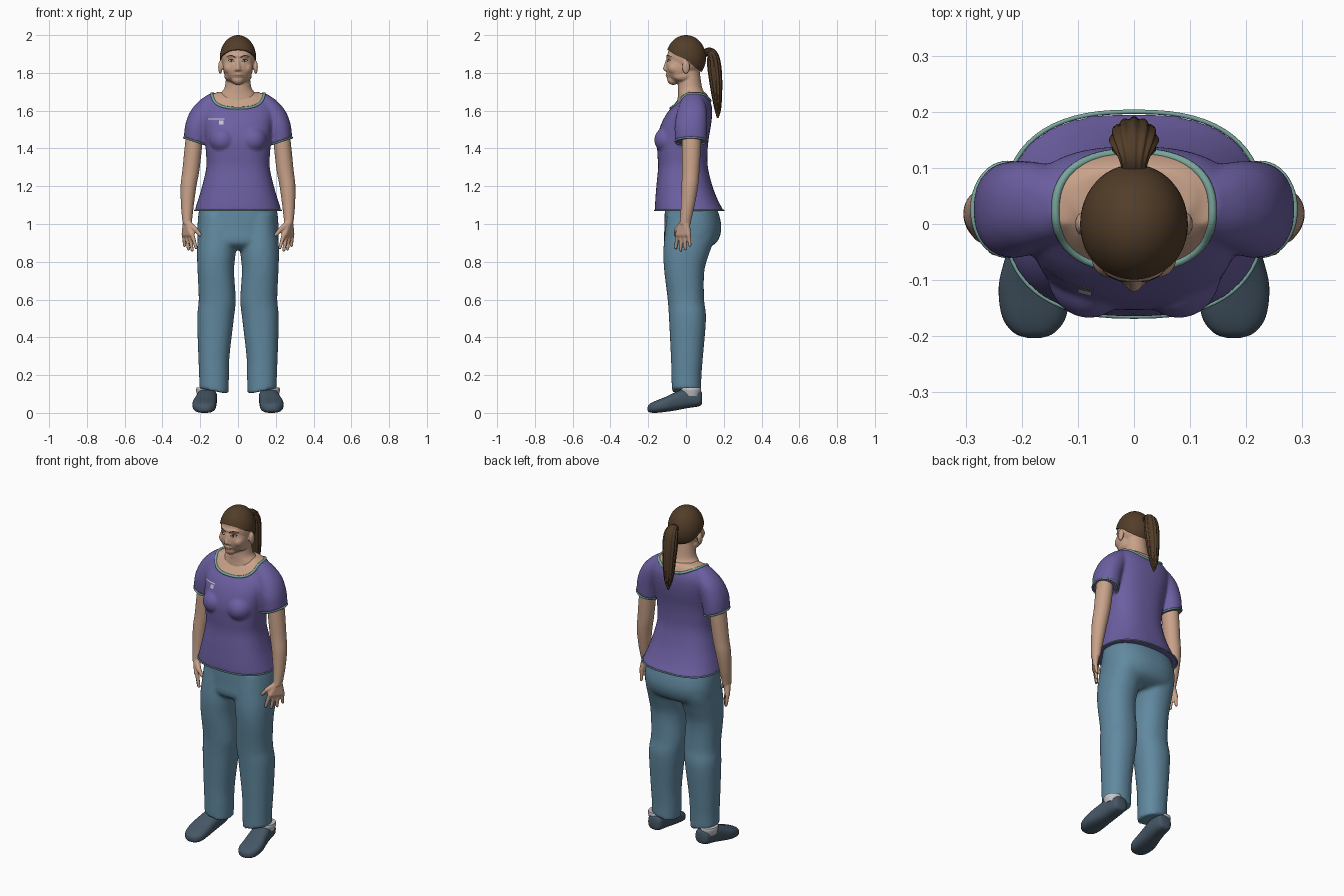
import bpy, bmesh
from math import sin, cos, pi, radians
from mathutils import Vector, Matrix
from mathutils.bvhtree import BVHTree

if "Cube" in bpy.data.objects:
    bpy.data.objects.remove(bpy.data.objects["Cube"])


def material(name, rgb):
    m = bpy.data.materials.new(name)
    m.use_nodes = True
    m.diffuse_color = (*rgb, 1)
    m.node_tree.nodes["Principled BSDF"].inputs["Base Color"].default_value = (*rgb, 1)
    return m


SKIN = material("skin", (.58, .36, .25))
HAIR = material("brown hair", (.085, .047, .022))
PURPLE = material("purple cloth", (.15, .115, .36))
TEAL = material("teal trim", (.19, .38, .33))
BLUE = material("blue cloth", (.12, .25, .35))
SLATE = material("slate shoe", (.06, .095, .13))
GREY = material("light grey", (.55, .56, .58))
DARK = material("dark brown", (.03, .018, .012))
LIP = material("lip", (.38, .17, .13))


def dense(rows, k=5):
    """Smoothly interpolate rows of numbers."""
    out = []
    for i in range(len(rows) - 1):
        quad = [rows[max(i - 1, 0)], rows[i], rows[i + 1], rows[min(i + 2, len(rows) - 1)]]
        for j in range(k):
            t = j / k
            out.append(tuple(b + t * (c - a) / 2 + t * t * (a - 2.5 * b + 2 * c - d / 2)
                             + t ** 3 * (1.5 * (b - c) + (d - a) / 2) for a, b, c, d in zip(*quad)))
    return out + [tuple(rows[-1])]


def skin_rings(rings, caps=True):
    bm = bmesh.new()
    loops = [[bm.verts.new(p) for p in ring] for ring in rings]
    for a, b in zip(loops, loops[1:]):
        for i in range(len(a)):
            bm.faces.new((a[i - 1], a[i], b[i], b[i - 1]))
    bm.faces.new(loops[0])
    if caps:
        bm.faces.new(loops[-1])
    bmesh.ops.recalc_face_normals(bm, faces=bm.faces)
    return bm


def oval(row, e=2.0, n=48):
    """Level ring from (z, x0, x1, y0, y1, tilt)."""
    z, x0, x1, y0, y1 = row[:5]
    tilt = row[5] if len(row) > 5 else 0
    power = lambda v: abs(v) ** (2 / e) * (1 if v > 0 else -1)
    pts = []
    for i in range(n):
        u, v = power(cos(2 * pi * i / n)), power(sin(2 * pi * i / n))
        pts.append(Vector(((x0 + x1 + u * (x1 - x0)) / 2, (y0 + y1 + v * (y1 - y0)) / 2, z + tilt * u)))
    return pts


def loft(rows, e=2.0):
    return skin_rings([oval(r, e) for r in dense(rows)])


def trunk(rows, e=2.0):
    return loft([(z, -w, w, y0, y1) for z, w, y0, y1 in rows], e)


def ball(p, r):
    bm = bmesh.new()
    m = Matrix.Translation(p) @ Matrix.Diagonal((*r, 1))
    bmesh.ops.create_uvsphere(bm, u_segments=32, v_segments=20, radius=1, matrix=m)
    return bm


def hull(*balls):
    """Rounded solid stretched over several balls."""
    bm = bmesh.new()
    for p, r in balls:
        b = ball(p, (r, r, r))
        for v in b.verts:
            bm.verts.new(v.co)
        b.free()
    bmesh.ops.convex_hull(bm, input=bm.verts[:])
    bmesh.ops.delete(bm, geom=[v for v in bm.verts if not v.link_faces], context="VERTS")
    return bm


def flipped(bm):
    b = bm.copy()
    for v in b.verts:
        v.co.x *= -1
    bmesh.ops.recalc_face_normals(b, faces=b.faces)
    return b


def both(bm):
    return [bm, flipped(bm)]


def make(name, parts, mat, voxel=0, smooth=3):
    """Join the parts; with a voxel size, fuse them into one smooth skin."""
    whole = bmesh.new()
    for p in parts:
        tmp = bpy.data.meshes.new("tmp")
        p.to_mesh(tmp)
        whole.from_mesh(tmp)
        bpy.data.meshes.remove(tmp)
    me = bpy.data.meshes.new(name)
    whole.to_mesh(me)
    ob = bpy.data.objects.new(name, me)
    bpy.context.scene.collection.objects.link(ob)
    if voxel:
        rm = ob.modifiers.new("fuse", "REMESH")
        rm.mode, rm.voxel_size = "VOXEL", voxel
        sm = ob.modifiers.new("relax", "SMOOTH")
        sm.factor, sm.iterations = .5, smooth
        bpy.context.view_layer.update()
        dg = bpy.context.evaluated_depsgraph_get()
        me = bpy.data.meshes.new_from_object(ob.evaluated_get(dg))
        ob.modifiers.clear()
        ob.data = me
    me.materials.clear()
    me.materials.append(mat)
    me.shade_smooth()
    me.set_sharp_from_angle(angle=radians(55))
    return ob


def tree(ob):
    bm = bmesh.new()
    bm.from_mesh(ob.data)
    return BVHTree.FromBMesh(bm)


def cord(name, pts, r, mat):
    cu = bpy.data.curves.new(name, "CURVE")
    cu.dimensions, cu.bevel_depth, cu.bevel_resolution = "3D", r, 2
    sp = cu.splines.new("POLY")
    sp.points.add(len(pts) - 1)
    for s, p in zip(sp.points, pts):
        s.co = (*p, 1)
    sp.use_cyclic_u = True
    cu.materials.append(mat)
    bpy.context.scene.collection.objects.link(bpy.data.objects.new(name, cu))


def decal(name, surface, cols, mat, lift=.0015, mirror=False):
    """Thin strip of (x, low z, high z) columns laid on the front of a surface."""
    bm = bmesh.new()
    pairs = []
    for x, lo, hi in dense(cols, 4):
        pair = []
        for z in (lo, max(hi, lo + .0004)):
            hit = surface.ray_cast(Vector((x, -1, z)), Vector((0, 1, 0)))[0]
            pair.append(bm.verts.new((x, (hit.y if hit else -.1) - lift, z)))
        pairs.append(pair)
    for a, b in zip(pairs, pairs[1:]):
        bm.faces.new((a[0], b[0], b[1], a[1]))
    make(name, both(bm) if mirror else [bm], mat)


# Trousers
leg = loft([(.115, .05, .205, -.075, .08, .015), (.2, .048, .206, -.077, .082, .005), (.3, .045, .21, -.08, .09, 0),
            (.5, .022, .216, -.09, .106, 0), (.6, .012, .208, -.097, .096, 0), (.75, .021, .214, -.115, .097, 0),
            (.85, .012, .217, -.12, .125, 0), (.95, .005, .212, -.112, .16, 0), (1.05, .01, .2, -.1, .15, 0)], 2.2)
hips = trunk([(.865, .16, -.07, .09), (.9, .208, -.113, .16), (.97, .215, -.115, .187),
              (1.05, .21, -.113, .175), (1.1, .2, -.11, .15)], 2.3)
make("trousers", both(leg) + [hips], BLUE, .01, 5)

# Shirt body, bust and sleeves
torso = [(1.07, .23, -.165, .2), (1.12, .214, -.163, .172), (1.2, .19, -.157, .14), (1.3, .168, -.148, .116),
         (1.38, .17, -.152, .114), (1.45, .176, -.152, .12), (1.52, .186, -.135, .132), (1.58, .192, -.105, .138),
         (1.63, .185, -.066, .135), (1.675, .158, -.03, .118), (1.7, .105, 0, .1)]
sleeve_hem = (1.437, .163, .287, -.056, .108, .02)
sleeve = loft([sleeve_hem, (1.52, .145, .278, -.06, .112, .01), (1.6, .11, .25, -.045, .11, 0),
               (1.655, .08, .202, -.025, .095, 0), (1.69, .08, .15, .0, .075, 0)], 2.2)
bust = ball((.08, -.085, 1.445), (.075, .083, .075))
shirt = make("shirt", [trunk(torso, 2.5)] + both(sleeve) + both(bust), PURPLE, .008, 4)
shirt_tree = tree(shirt)

# Bare skin inside the neckline, edged by the collar
shirt.data.materials.append(SKIN)
for f in shirt.data.polygons:
    x, y, z = f.center
    if z > 1.55 and abs(x / .14) ** 2.4 + abs((y - .024) / .104) ** 2.4 < 1:
        f.material_index = 1
collar = []
for p in oval((3, -.14, .14, -.08, .128), 2.4, 64):
    hit = shirt_tree.ray_cast(p, Vector((0, 0, -1)))[0]
    if hit:
        collar.append(hit)
cord("collar", collar, .0075, TEAL)
z, w, y0, y1 = torso[0]
cord("shirt_hem", oval((z + .002, -w, w, y0, y1), 2.5, 64), .004, TEAL)
cuff = oval(sleeve_hem)
cord("left_sleeve_hem", cuff, .005, TEAL)
cord("right_sleeve_hem", [(-p.x, p.y, p.z) for p in cuff], .005, TEAL)

# Chest badge
decal("badge_line", shirt_tree, [(-.16, 1.553, 1.558), (-.115, 1.553, 1.558), (-.072, 1.553, 1.558)], GREY, .003)
decal("badge_square", shirt_tree, [(-.1, 1.528, 1.547), (-.076, 1.528, 1.547)], GREY, .003)

# Arms and hands
arm = [loft([(1.52, .18, .27, -.02, .08), (1.4, .191, .283, -.022, .078), (1.28, .205, .295, -.021, .071),
             (1.2, .22, .304, -.024, .064), (1.1, .234, .302, -.027, .046), (1.03, .242, .296, -.031, .03),
             (1.0, .246, .291, -.035, .025)])]
arm.append(hull(((.268, -.004, 1.02), .023), ((.246, -.042, .945), .015), ((.285, .012, .945), .014)))
for i, tip in enumerate((.874, .862, .868, .886)):
    k = i / 3
    knuckle = Vector((.244, -.044, .95)).lerp(Vector((.286, .013, .95)), k)
    end = Vector((.222, -.054, tip)).lerp(Vector((.283, .021, tip)), k)
    arm.append(hull((knuckle, .012), (end, .0085)))
arm.append(hull(((.262, -.018, 1.0), .018), ((.226, -.048, .972), .013)))
arm.append(hull(((.226, -.048, .972), .013), ((.2, -.054, .942), .009)))
make("left_arm", arm, SKIN, .005, 2)
make("right_arm", [flipped(p) for p in arm], SKIN, .005, 2)

# Head, face and neck
face = [ball((0, 0, 1.885), (.09, .098, .108)), ball((0, -.03, 1.832), (.08, .077, .092)),
        ball((0, -.068, 1.766), (.033, .032, .03)), ball((0, -.088, 1.787), (.026, .019, .015)),
        ball((0, -.072, 1.888), (.06, .032, .02)),
        hull(((0, -.098, 1.868), .009), ((0, -.109, 1.822), .013)),
        trunk([(1.62, .1, -.05, .1), (1.66, .11, -.045, .105), (1.69, .095, -.042, .1), (1.72, .072, -.042, .086),
               (1.78, .063, -.04, .076), (1.83, .06, -.03, .07)])]
for part in (ball((.094, .0, 1.83), (.011, .02, .036)), ball((.013, -.1, 1.817), (.009, .011, .009)),
             ball((.045, -.055, 1.825), (.032, .04, .035)), ball((.045, -.02, 1.785), (.028, .05, .03))):
    face += both(part)
head_tree = tree(make("head", face, SKIN, .0045, 4))

# Painted face details
decal("eye_lashes", head_tree, [(.017, 1.862, 1.864), (.034, 1.856, 1.875), (.054, 1.865, 1.868)], DARK, .0015, True)
decal("eye_whites", head_tree, [(.021, 1.863, 1.864), (.035, 1.859, 1.87), (.049, 1.865, 1.866)], GREY, .0025, True)
decal("irises", head_tree, [(.03, 1.862, 1.867), (.035, 1.859, 1.87), (.04, 1.862, 1.867)], DARK, .0035, True)
decal("eyebrows", head_tree, [(.013, 1.879, 1.886), (.036, 1.888, 1.895), (.06, 1.886, 1.888)], DARK, .0015, True)
decal("lips", head_tree, [(-.027, 1.786, 1.787), (-.01, 1.778, 1.796), (0, 1.777, 1.794),
                          (.01, 1.778, 1.796), (.027, 1.786, 1.787)], LIP)
decal("mouth_line", head_tree, [(-.025, 1.786, 1.787), (0, 1.786, 1.788), (.025, 1.786, 1.787)], DARK, .0025)

# Hair cap: dome whose edge drops from forehead to nape
edge = [t for t, in dense([(1.2,), (1.26,), (1.46,), (1.66,), (2.0,), (2.2,), (2.25,)], 8)]
edge += edge[-2:0:-1]


def dome(s, k):
    return [Vector((k * .096 * sin(t * s) * sin(a), k * -.106 * sin(t * s) * cos(a), 1.88 + k * .12 * cos(t * s)))
            for t, a in ((t, 2 * pi * i / len(edge)) for i, t in enumerate(edge))]


make("hair", [skin_rings([dome(i / 18, 1) for i in (.1, *range(1, 19))] + [dome(1, .92)], False)], HAIR)


# Ponytail: fluted loft of (y, z, half width, half depth, lean)
def lock(row, n=72):
    y, z, w, d, lean = row
    lean, pts = radians(lean), []
    for i in range(n):
        a = 2 * pi * i / n
        f = 1 + .07 * cos(12 * a)
        pts.append(Vector((w * f * cos(a), y + d * f * sin(a) * cos(lean), z + d * f * sin(a) * sin(lean))))
    return pts


tail = [(.085, 1.89, .018, .018, 130), (.115, 1.912, .025, .021, 85), (.14, 1.89, .038, .03, 30),
        (.15, 1.83, .042, .035, 10), (.158, 1.75, .037, .032, 4), (.163, 1.68, .032, .026, 0),
        (.168, 1.61, .021, .017, 0), (.168, 1.56, .004, .004, 0)]
make("ponytail", [skin_rings([lock(r) for r in dense(tail)])], HAIR)

# Shoes: rings along the foot of (y, centre x, half width, low z, high z)
foot = [(.086, .158, .02, .055, .095), (.072, .158, .043, .036, .122), (.0, .163, .053, .024, .128),
        (-.05, .17, .057, .014, .112), (-.11, .178, .063, .005, .084), (-.165, .178, .057, .0, .062),
        (-.194, .178, .036, .004, .046), (-.203, .178, .012, .014, .03)]
shoe = skin_rings([[Vector((p.x, y, p.y)) for p in oval((0, cx - w, cx + w, lo, hi), 2.6)]
                   for y, cx, w, lo, hi in dense(foot)])
make("shoes", both(shoe), SLATE)

# Ankle socks
sock = loft([(.09, .125, .215, -.02, .075), (.12, .125, .222, -.027, .08), (.134, .13, .22, -.025, .078)])
make("socks", both(sock), GREY)
